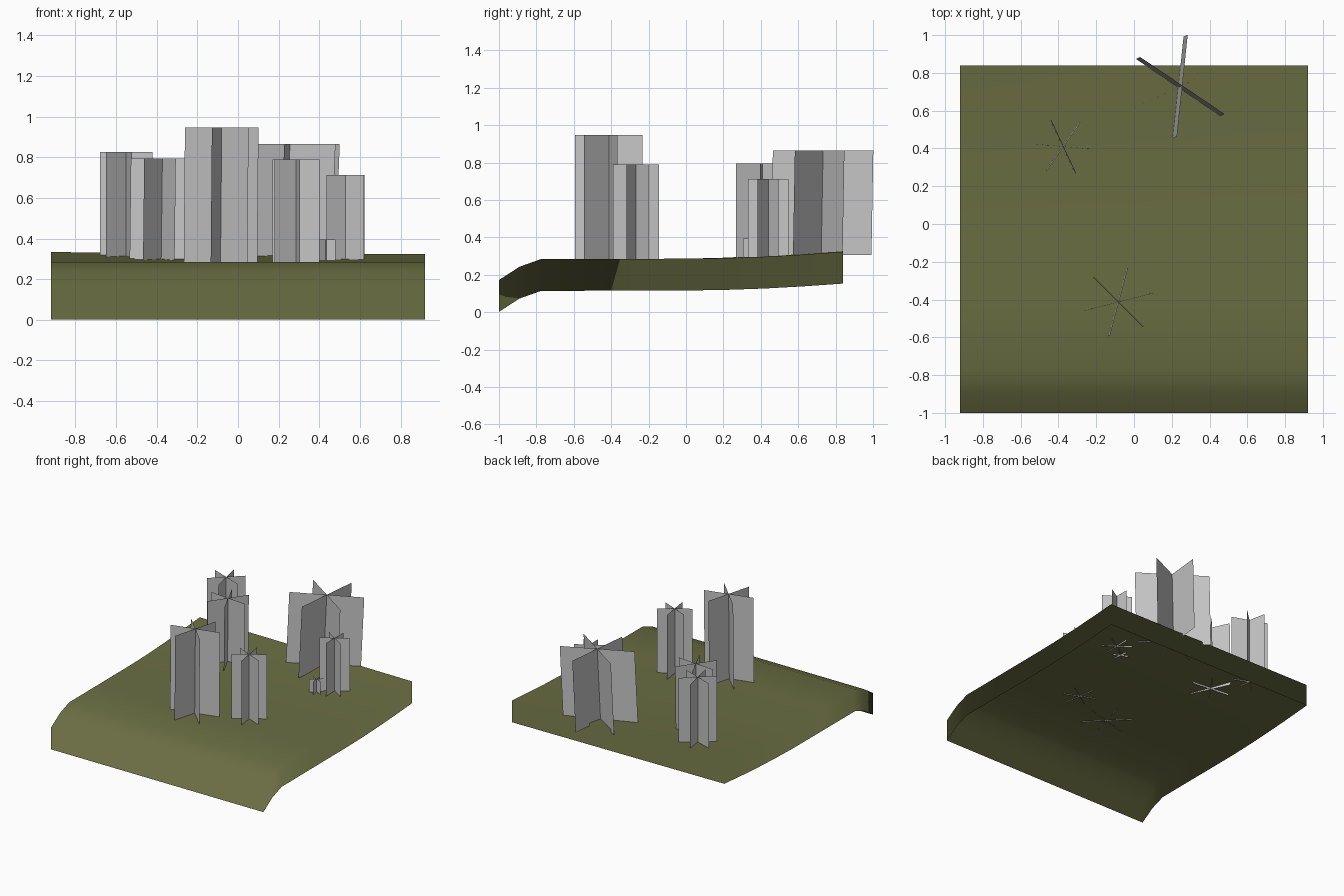
import bpy, bmesh, math
from mathutils import Vector

cube = bpy.data.objects.get("Cube")
if cube:
    bpy.data.objects.remove(cube, do_unlink=True)


def make_material(name, rgb):
    mat = bpy.data.materials.new(name)
    mat.use_nodes = True
    color = (*rgb, 1.0)
    mat.diffuse_color = color
    bsdf = next(n for n in mat.node_tree.nodes if n.type == 'BSDF_PRINCIPLED')
    bsdf.inputs["Base Color"].default_value = color
    bsdf.inputs["Roughness"].default_value = 0.9
    return mat


olive = make_material("olive_grass", (0.145, 0.155, 0.055))
grey = make_material("pale_grey", (0.57, 0.57, 0.57))


def make_object(name, bm, mat):
    mesh = bpy.data.meshes.new(name)
    bm.to_mesh(mesh)
    bm.free()
    mesh.materials.append(mat)
    obj = bpy.data.objects.new(name, mesh)
    bpy.context.collection.objects.link(obj)
    return obj


# Ground: a gently rising sheet with an open-bottomed skirt
HALF_WIDTH, SKIRT, COLUMNS = 0.92, 0.17, 8
profile = [(-1, 0.172), (-0.89, 0.243), (-0.775, 0.284), (-0.4, 0.285), (0, 0.286),
           (0.2, 0.29), (0.42, 0.299), (0.63, 0.312), (0.84, 0.328)]


def build_ground():
    bm = bmesh.new()
    rows = []
    for y, z in profile:
        row = []
        for i in range(COLUMNS + 1):
            t = 2 * i / COLUMNS - 1
            tilt = -0.005 * t * max(0, y) / 0.84
            row.append(bm.verts.new((t * HALF_WIDTH, y, z + tilt)))
        rows.append(row)
    for near, far in zip(rows, rows[1:]):
        for i in range(COLUMNS):
            bm.faces.new((near[i], near[i + 1], far[i + 1], far[i]))
    bm.normal_update()
    normals = {(round(v.co.x, 3), round(v.co.y, 3)): v.normal.copy() for v in bm.verts}

    # skirt walls drop straight down from the rim
    rim = [e for e in bm.edges if e.is_boundary]
    result = bmesh.ops.extrude_edge_only(bm, edges=rim)
    lower = [g for g in result["geom"] if isinstance(g, bmesh.types.BMVert)]
    bmesh.ops.translate(bm, verts=lower, vec=(0, 0, -SKIRT))
    bm.normal_update()
    for f in bm.faces:
        f.smooth = True
        if abs(f.normal.z) < 0.1:
            middle = f.calc_center_median()
            if f.normal.dot(Vector((middle.x, middle.y + 0.08, 0))) < 0:
                f.normal_flip()
    ground = make_object("ground", bm, olive)

    # skirt shades as a continuation of the surface above it
    mesh = ground.data
    mesh.normals_split_custom_set_from_vertices(
        [normals[(round(v.co.x, 3), round(v.co.y, 3))] for v in mesh.vertices])


build_ground()


# Trees: three upright panels crossing on one axis
def crossed_panels(name, center, radius, bottom, top, angles, lean=(0, 0)):
    bm = bmesh.new()
    middle = Vector((center[0], center[1], 0))
    shift = Vector((lean[0], lean[1], 0)) / 2
    for angle in angles:
        a = math.radians(angle)
        arm = Vector((math.cos(a), math.sin(a), 0)) * radius
        low = middle - shift + Vector((0, 0, bottom))
        high = middle + shift + Vector((0, 0, top))
        bm.faces.new([bm.verts.new(p) for p in (low - arm, low + arm, high + arm, high - arm)])
    make_object(name, bm, grey)


crossed_panels("tree_back_large", (0.245, 0.728), 0.27, 0.305, 0.865, (-34, 25, 84), (0.022, 0.01))
crossed_panels("tree_back_right", (-0.55, 0.64), 0.137, 0.305, 0.825, (-20, 43, -78))
crossed_panels("tree_middle_right", (-0.375, 0.41), 0.156, 0.285, 0.795, (-5, 55, -65), (0.006, 0))
crossed_panels("tree_middle_left", (0.53, 0.44), 0.108, 0.29, 0.712, (-33, 30, 90))
crossed_panels("shrub_left", (0.43, 0.36), 0.055, 0.285, 0.395, (-25, 40, -82))
crossed_panels("tree_front_large", (-0.083, -0.413), 0.187, 0.28, 0.947, (14.5, -45, 75), (0.006, 0))
crossed_panels("tree_front_left", (0.285, -0.268), 0.125, 0.28, 0.79, (-23, 33, -81))
